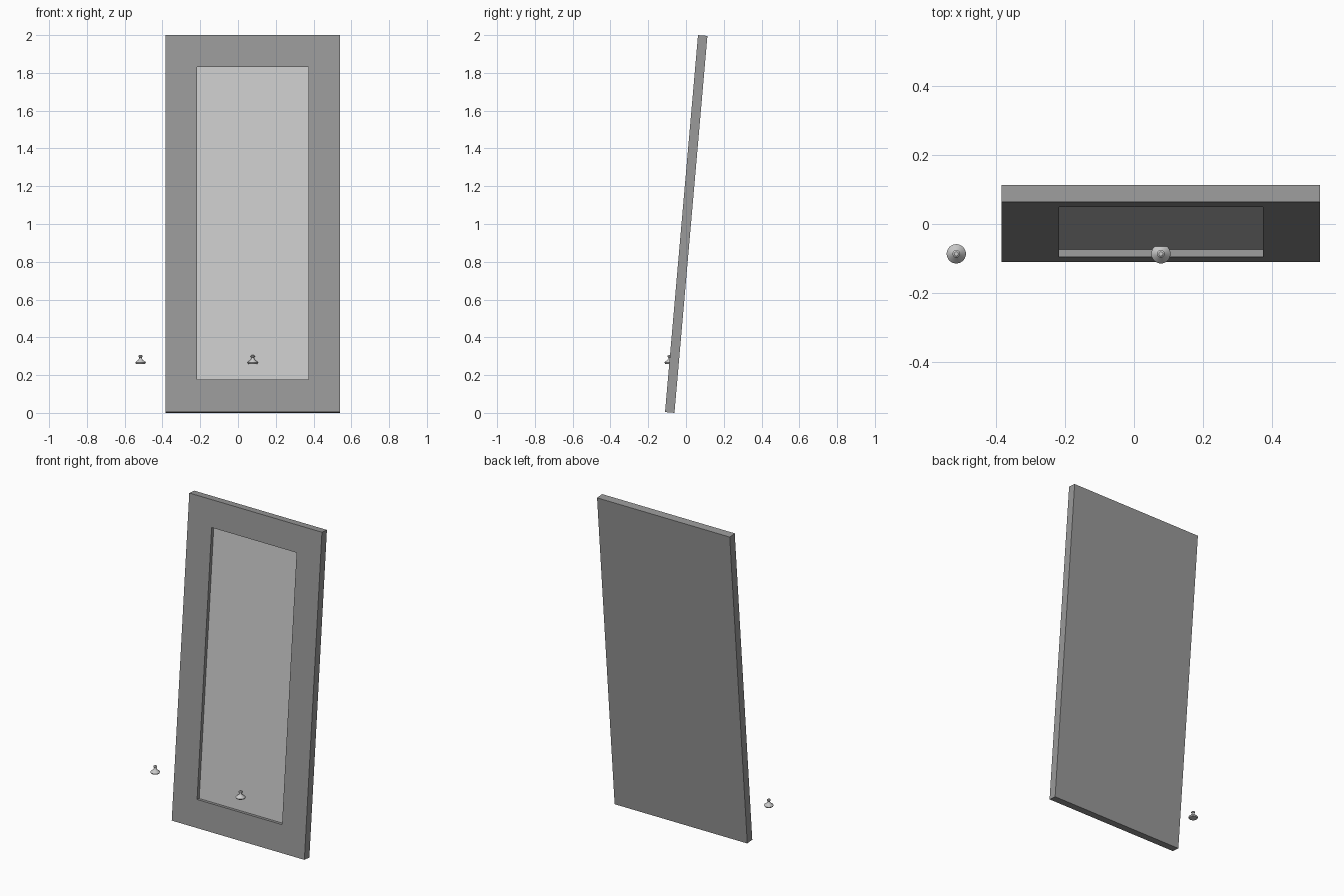
import bpy, bmesh, math
from mathutils import Matrix, Vector

cube = bpy.data.objects.get("Cube")
if cube:
    bpy.data.objects.remove(cube, do_unlink=True)


def material(name, value):
    m = bpy.data.materials.new(name)
    m.use_nodes = True
    colour = (value, value, value, 1)
    m.diffuse_color = colour
    m.node_tree.nodes["Principled BSDF"].inputs["Base Color"].default_value = colour
    return m


frame_grey = material("frame grey", 0.32)
panel_grey = material("panel light grey", 0.6)
knob_grey = material("knob light grey", 0.6)


def add_object(name, bm, mats):
    bmesh.ops.recalc_face_normals(bm, faces=bm.faces[:])
    mesh = bpy.data.meshes.new(name)
    bm.to_mesh(mesh)
    bm.free()
    obj = bpy.data.objects.new(name, mesh)
    bpy.context.collection.objects.link(obj)
    for m in mats:
        mesh.materials.append(m)
    return obj


# Leaning board: built upright with its front on y = 0, then tilted back
TILT = math.radians(5)
THICK, DEPTH = 0.05, 0.022
LEFT, RIGHT = -0.384, 0.54
HEIGHT = (2 - THICK * math.sin(TILT)) / math.cos(TILT)
lean = (Matrix.Translation((0, -0.111, THICK * math.sin(TILT)))
        @ Matrix.Rotation(-TILT, 4, 'X'))


def rectangle(bm, x0, x1, z0, z1, y):
    return [bm.verts.new((x, y, z))
            for x, z in ((x0, z0), (x1, z0), (x1, z1), (x0, z1))]


def bridge(bm, a, b):
    for i in range(4):
        j = (i + 1) % 4
        bm.faces.new((a[i], a[j], b[j], b[i]))


bm = bmesh.new()
back = rectangle(bm, LEFT, RIGHT, 0, HEIGHT, THICK)
front = rectangle(bm, LEFT, RIGHT, 0, HEIGHT, 0)
opening = (-0.218, 0.374, 0.172, 1.835)
rim = rectangle(bm, *opening, 0)
floor = rectangle(bm, *opening, DEPTH)
bm.faces.new(back)
for a, b in ((back, front), (front, rim), (rim, floor)):
    bridge(bm, a, b)
bm.faces.new(floor).material_index = 1     # recessed panel
bm.transform(lean)
add_object("framed_board", bm, [frame_grey, panel_grey])


# Small turned knobs: broad foot, narrow neck and a little cap
PROFILE = ((0, 0), (0.024, 0), (0.028, 0.006), (0.025, 0.011), (0.012, 0.02),
           (0.007, 0.029), (0.007, 0.034), (0.011, 0.037), (0.011, 0.042),
           (0.006, 0.046), (0, 0.046))


def knob(name, x):
    bm = bmesh.new()
    verts = [bm.verts.new((r, 0, z)) for r, z in PROFILE]
    edges = [bm.edges.new(pair) for pair in zip(verts, verts[1:])]
    bmesh.ops.spin(bm, geom=verts + edges, cent=(0, 0, 0), axis=(0, 0, 1),
                   angle=math.tau, steps=32, use_duplicate=False)
    bmesh.ops.remove_doubles(bm, verts=bm.verts[:], dist=0.0001)
    obj = add_object(name, bm, [knob_grey])
    obj.location = Vector((x, -0.0865, 0.26))
    bpy.ops.object.select_all(action='DESELECT')
    obj.select_set(True)
    bpy.context.view_layer.objects.active = obj
    bpy.ops.object.shade_smooth_by_angle(angle=math.radians(35))


knob("panel_knob", 0.078)
knob("side_knob", -0.516)
